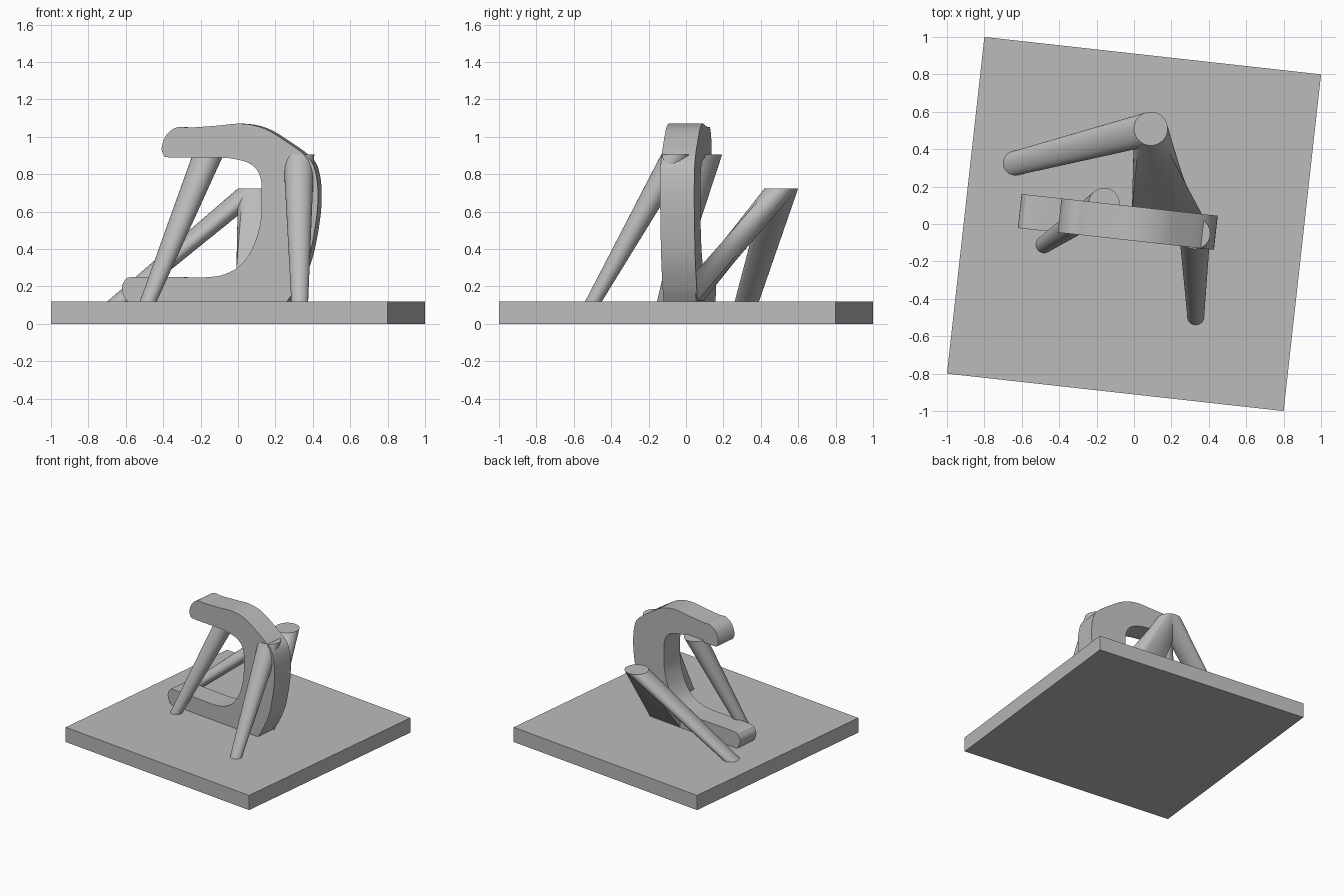
import bpy, bmesh
from math import cos, sin, pi, radians
from mathutils import Vector, Matrix

if "Cube" in bpy.data.objects:
    bpy.data.objects.remove(bpy.data.objects["Cube"])

TURN = Matrix.Rotation(radians(-6.34), 4, 'Z')
PLATE_TOP = 0.12

grey = bpy.data.materials.new("plain_grey")
grey.use_nodes = True
COLOUR = (0.5, 0.5, 0.5, 1)
grey.diffuse_color = COLOUR
grey.node_tree.nodes["Principled BSDF"].inputs["Base Color"].default_value = COLOUR


def finish(name, bm):
    bmesh.ops.recalc_face_normals(bm, faces=bm.faces)
    mesh = bpy.data.meshes.new(name)
    bm.to_mesh(mesh)
    bm.free()
    mesh.materials.append(grey)
    obj = bpy.data.objects.new(name, mesh)
    bpy.context.collection.objects.link(obj)
    bpy.ops.object.select_all(action='DESELECT')
    obj.select_set(True)
    bpy.context.view_layer.objects.active = obj
    bpy.ops.object.shade_smooth_by_angle(angle=radians(35))
    return obj


def loft(name, rings):
    """Skin equal-length rings and cap both ends."""
    bm = bmesh.new()
    loops = [[bm.verts.new(p) for p in ring] for ring in rings]
    n = len(loops[0])
    for a, b in zip(loops, loops[1:]):
        for i in range(n):
            j = (i + 1) % n
            bm.faces.new((a[i], a[j], b[j], b[i]))
    bm.faces.new(loops[0])
    bm.faces.new(loops[-1])
    return finish(name, bm)


def circle(centre, radius, n=48):
    c = Vector(centre)
    return [c + Vector((cos(2 * pi * i / n), sin(2 * pi * i / n), 0)) * radius
            for i in range(n)]


def smooth_path(points, steps=8):
    """Catmull-Rom curve through an open list of 2D points."""
    p = [Vector(q) for q in points]
    p = [p[0] * 2 - p[1]] + p + [p[-1] * 2 - p[-2]]
    out = []
    for a, b, c, d in zip(p, p[1:], p[2:], p[3:]):
        for k in range(steps):
            t = k / steps
            out.append(0.5 * (2 * b + (c - a) * t + (2 * a - 5 * b + 4 * c - d) * t * t
                              + (3 * b - a - 3 * c + d) * t ** 3))
    return out + [p[-2]]


# Square base plate
bm = bmesh.new()
bmesh.ops.create_cube(bm, size=1, matrix=TURN @ Matrix.Translation((0, 0, PLATE_TOP / 2))
                      @ Matrix.Diagonal((1.811, 1.811, PLATE_TOP, 1)))
finish("base_plate", bm)

# Upright hooked slab, drawn as an outline and extruded
outline = smooth_path([
    (0.26, 0.1), (0.325, 0.2), (0.39, 0.35), (0.43, 0.55), (0.44, 0.7), (0.425, 0.82),
    (0.385, 0.89), (0.27, 0.975), (0.15, 1.045), (0.03, 1.07), (-0.1, 1.06),
    (-0.24, 1.05), (-0.32, 1.05), (-0.375, 1.01), (-0.4, 0.945), (-0.39, 0.905),
    (-0.355, 0.89), (-0.12, 0.89), (0.0, 0.88), (0.085, 0.85), (0.13, 0.785),
    (0.137, 0.68), (0.13, 0.54), (0.09, 0.41), (0.03, 0.32), (-0.05, 0.27),
    (-0.15, 0.25), (-0.35, 0.25), (-0.56, 0.25), (-0.6, 0.23), (-0.615, 0.19),
    (-0.6, 0.14), (-0.56, 0.1)])
loft("hooked_slab", [[TURN @ Vector((p.x, y, p.y)) for p in outline]
                     for y in (-0.09, 0.093)])

# Tapered leaning legs with level ends
legs = {
    "front_left_leg": ((0.33, -0.495), (0.325, -0.05), 0.905, 0.045, 0.083),
    "front_right_leg": ((-0.48, -0.11), (-0.16, 0.11), 0.905, 0.045, 0.083),
    "back_right_leg": ((-0.635, 0.325), (0.09, 0.51), 0.725, 0.065, 0.09),
}
for name, (foot, head, height, r_foot, r_head) in legs.items():
    loft(name, [circle((*foot, PLATE_TOP - 0.001), r_foot),
                circle((*head, height), r_head)])

# Flared strut from the back leg's head to a wide patch on the slab
left, right_low, right_high, low, high = -0.02, 0.28, 0.36, 0.115, 0.27
head_ring = circle((0.09, 0.51, 0.725), 0.09)
patch = []
for i in range(len(head_ring)):
    a = 2 * pi * i / len(head_ring)
    m = max(abs(cos(a)), abs(sin(a)))
    u, v = (1 + cos(a) / m) / 2, (1 - sin(a) / m) / 2
    right = right_low + (right_high - right_low) * v
    patch.append(TURN @ Vector((left + (right - left) * u, 0.085, low + (high - low) * v)))
steps = 10
loft("flared_strut", [[p.lerp(q, k / steps) for p, q in zip(head_ring, patch)]
                      for k in range(steps + 1)])
